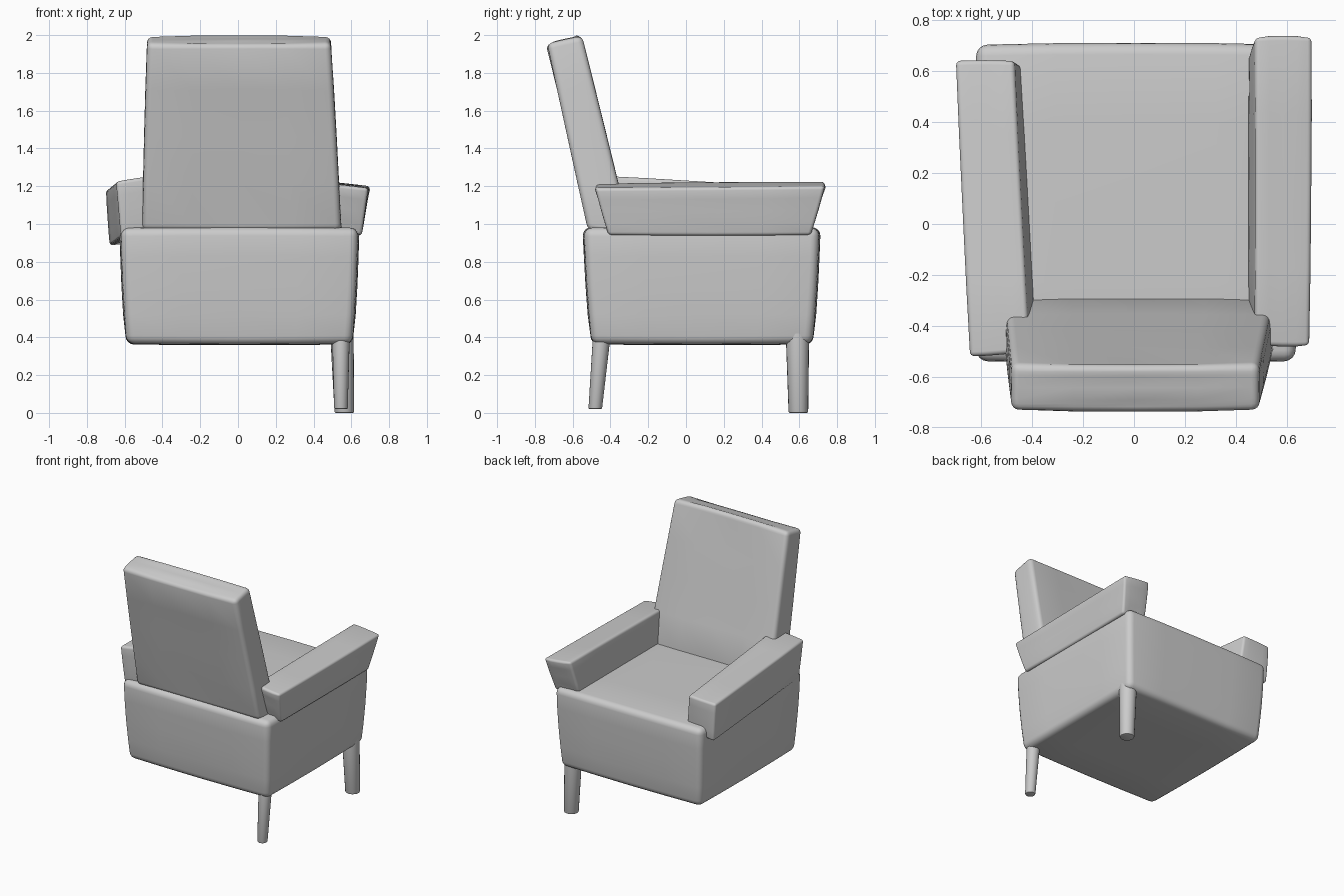
import bpy, bmesh
from mathutils import Vector

if "Cube" in bpy.data.objects:
    bpy.data.objects.remove(bpy.data.objects["Cube"])


def finish(name, bm):
    mesh = bpy.data.meshes.new(name)
    bmesh.ops.recalc_face_normals(bm, faces=bm.faces)
    bm.to_mesh(mesh)
    bm.free()
    ob = bpy.data.objects.new(name, mesh)
    bpy.context.collection.objects.link(ob)
    bpy.ops.object.select_all(action='DESELECT')
    ob.select_set(True)
    bpy.context.view_layer.objects.active = ob
    bpy.ops.object.shade_smooth_by_angle(angle=0.7)
    return ob


# Padded block: a hexahedron with slightly crowned faces and rounded edges.
# Corners run -x/-y, +x/-y, -x/+y, +x/+y, first bottom then top.
def cushion(name, corners, bevel, crown):
    c = [Vector(p) for p in corners]
    bm = bmesh.new()
    bmesh.ops.create_cube(bm, size=2)
    bmesh.ops.subdivide_edges(bm, edges=bm.edges[:], cuts=3, use_grid_fill=True)
    for v in bm.verts:
        u, w, t = v.co
        p = (u * (1 + crown * (1 - (w * w + t * t) / 2)),
             w * (1 + crown * (1 - (u * u + t * t) / 2)),
             t * (1 + crown * (1 - (u * u + w * w) / 2)))
        a, b, d = ((k + 1) / 2 for k in p)
        low = c[0].lerp(c[1], a).lerp(c[2].lerp(c[3], a), b)
        high = c[4].lerp(c[5], a).lerp(c[6].lerp(c[7], a), b)
        v.co = low.lerp(high, d)
    sharp = [e for e in bm.edges if e.calc_face_angle(0) > 0.7]
    bmesh.ops.bevel(bm, geom=sharp, offset=bevel, segments=4, profile=0.5,
                    affect='EDGES', clamp_overlap=True)
    return finish(name, bm)


# Tapered, splayed round leg
def leg(name, bottom, top, r_bottom, r_top):
    bm = bmesh.new()
    bmesh.ops.create_cone(bm, cap_ends=True, segments=20, radius1=r_bottom,
                          radius2=r_top, depth=1)
    a, b = Vector(bottom), Vector(top)
    for v in bm.verts:
        p = a.lerp(b, v.co.z + 0.5)
        v.co = (p.x + v.co.x, p.y + v.co.y, p.z)
    rim = [e for e in bm.edges if all(v.co.z < a.z + 0.01 for v in e.verts)]
    bmesh.ops.bevel(bm, geom=rim, offset=0.007, segments=2, profile=0.5,
                    affect='EDGES')
    return finish(name, bm)


# Seat body
cushion("seat_body", [
    (-0.59, -0.50, 0.365), (0.605, -0.50, 0.365), (-0.59, 0.67, 0.365), (0.605, 0.67, 0.365),
    (-0.62, -0.54, 0.98), (0.635, -0.54, 0.98), (-0.62, 0.705, 0.98), (0.635, 0.705, 0.98),
], 0.045, 0.02)

# Reclined backrest
cushion("backrest", [
    (-0.505, -0.52, 0.97), (0.545, -0.52, 0.97), (-0.505, -0.29, 0.94), (0.545, -0.29, 0.94),
    (-0.48, -0.735, 1.955), (0.49, -0.735, 1.955), (-0.48, -0.55, 1.995), (0.49, -0.55, 1.995),
], 0.03, 0.01)

# Armrests, each sitting at its own slight tilt
cushion("right_armrest", [
    (0.45, -0.41, 0.97), (0.655, -0.41, 0.94), (0.45, 0.66, 0.97), (0.655, 0.66, 0.94),
    (0.475, -0.475, 1.215), (0.69, -0.48, 1.19), (0.475, 0.735, 1.225), (0.70, 0.735, 1.20),
], 0.018, 0.01)
cushion("left_armrest", [
    (-0.62, -0.50, 0.93), (-0.385, -0.48, 0.96), (-0.68, 0.635, 0.885), (-0.44, 0.62, 0.92),
    (-0.645, -0.52, 1.225), (-0.41, -0.50, 1.26), (-0.70, 0.64, 1.18), (-0.47, 0.64, 1.19),
], 0.018, 0.01)

# Legs, only on the right side
leg("front_leg", (0.545, -0.48, 0.02), (0.545, -0.445, 0.42), 0.036, 0.047)
leg("rear_leg", (0.563, 0.595, 0.0), (0.55, 0.59, 0.42), 0.052, 0.062)
